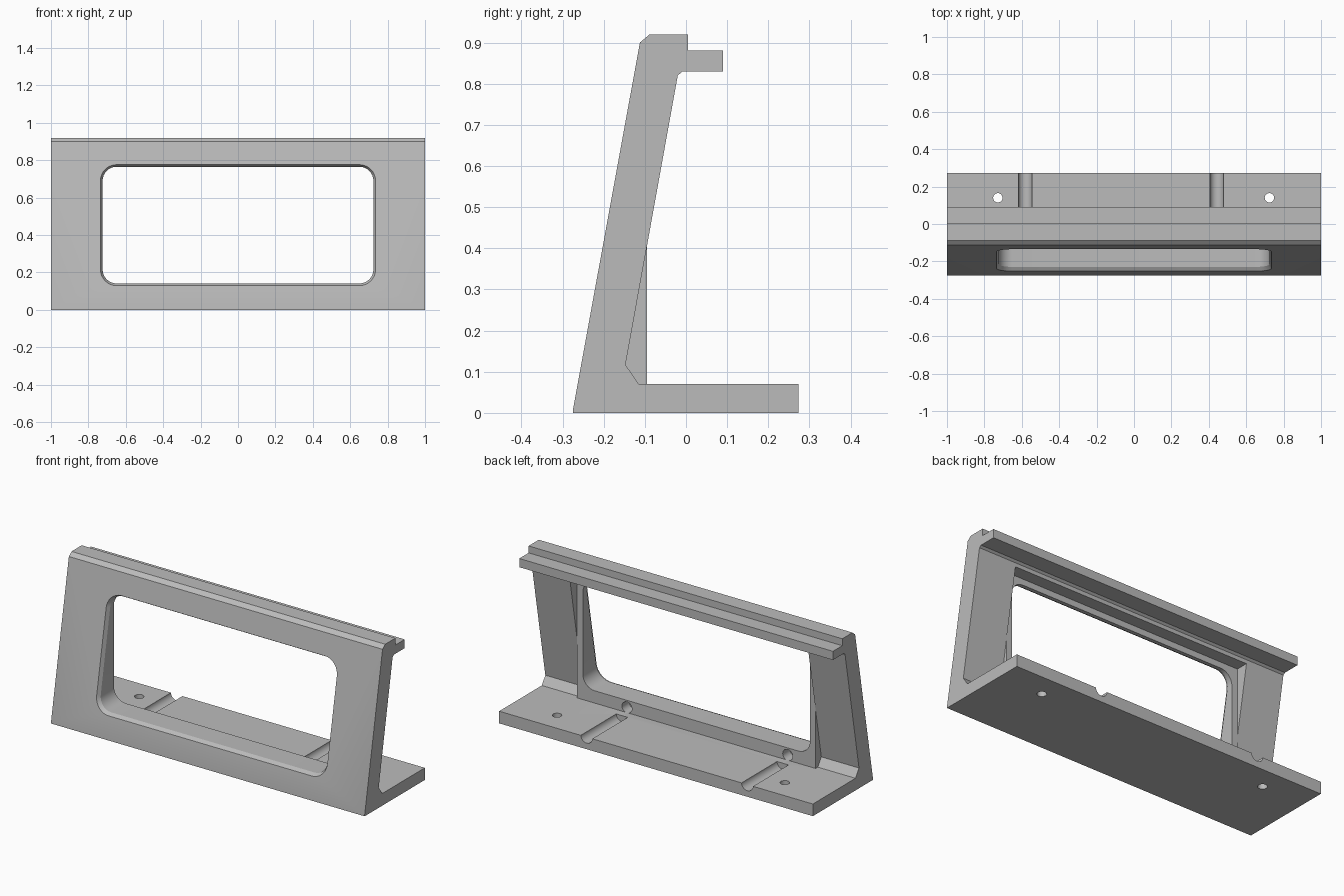
import bpy, bmesh, math
from mathutils import Vector

default = bpy.data.objects.get("Cube")
if default:
    bpy.data.objects.remove(default, do_unlink=True)

grey = bpy.data.materials.new("plain grey")
grey.use_nodes = True
colour = (0.5, 0.5, 0.5, 1)
grey.diffuse_color = colour
grey.node_tree.nodes["Principled BSDF"].inputs["Base Color"].default_value = colour


def loft(name, rings):
    """Closed solid through rings with equal point counts."""
    bm = bmesh.new()
    loops = [[bm.verts.new(p) for p in ring] for ring in rings]
    n = len(loops[0])
    for a, b in zip(loops, loops[1:]):
        for i in range(n):
            j = (i + 1) % n
            bm.faces.new((a[i], a[j], b[j], b[i]))
    bm.faces.new(loops[0])
    bm.faces.new(loops[-1])
    bmesh.ops.recalc_face_normals(bm, faces=bm.faces)
    mesh = bpy.data.meshes.new(name)
    bm.to_mesh(mesh)
    bm.free()
    mesh.materials.append(grey)
    obj = bpy.data.objects.new(name, mesh)
    bpy.context.collection.objects.link(obj)
    return obj


def extrude(name, profile, half):
    """Extrude a y-z profile symmetrically along x."""
    return loft(name, [[(x, y, z) for y, z in profile] for x in (-half, half)])


def rod(name, start, end, radius, sides=32):
    """Cylinder between two points."""
    a, b = Vector(start), Vector(end)
    q = (b - a).to_track_quat('Z', 'Y')
    circle = [q @ Vector((radius * math.cos(t), radius * math.sin(t), 0))
              for t in (math.tau * i / sides for i in range(sides))]
    return loft(name, [[p + c for c in circle] for p in (a, b)])


def combine(target, tool, operation):
    mod = target.modifiers.new(tool.name, 'BOOLEAN')
    mod.object, mod.operation, mod.solver = tool, operation, 'EXACT'
    bpy.context.view_layer.objects.active = target
    bpy.ops.object.modifier_apply(modifier=mod.name)
    bpy.data.objects.remove(tool, do_unlink=True)


# Leaning wall, foot plate and stepped top rail
frame = extrude("leaning_frame", [
    (-0.275, 0), (0.273, 0), (0.273, 0.07), (-0.115, 0.07), (-0.147, 0.117),
    (-0.02, 0.82), (-0.008, 0.83), (0.09, 0.83), (0.09, 0.88), (0.005, 0.88),
    (0.005, 0.92), (-0.088, 0.92), (-0.112, 0.9), (-0.275, 0.006)], 1)

# Upright panel behind the opening: filled below, recessed above
PANEL_Y, PANEL_HALF = -0.095, 0.76
fill = extrude("panel_fill", [
    (PANEL_Y, 0.04), (-0.18, 0.04), (-0.18, 0.15), (-0.12, 0.42), (PANEL_Y, 0.42)], PANEL_HALF)
combine(frame, fill, 'UNION')
recess = extrude("panel_recess", [
    (PANEL_Y, 0.38), (0.05, 0.38), (0.05, 0.8), (PANEL_Y, 0.8)], PANEL_HALF)
combine(frame, recess, 'DIFFERENCE')


# Rounded window with a small chamfer on the leaning front
def window_ring(grow, depth):
    half_w, half_h, r, mid = 0.724 + grow, 0.312 + grow, 0.075 + grow, 0.453
    ring = []
    for k, (sx, sz) in enumerate([(1, 1), (-1, 1), (-1, -1), (1, -1)]):
        for i in range(9):
            t = (k + i / 8) * math.pi / 2
            x = sx * (half_w - r) + r * math.cos(t)
            z = mid + sz * (half_h - r) + r * math.sin(t)
            ring.append((x, -0.275 + 0.182 * z + depth, z))
    return ring


combine(frame, loft("window", [window_ring(0.022, -0.02), window_ring(0, 0.02),
                               window_ring(0, 0.4)]), 'DIFFERENCE')

# Cable grooves in the foot, with blind sockets in the panel
for x in (-0.582, 0.443):
    combine(frame, rod("groove", (x, -0.05, 0.072), (x, 0.3, 0.072), 0.037), 'DIFFERENCE')
    combine(frame, rod("socket", (x, -0.16, 0.1), (x, -0.07, 0.1), 0.032), 'DIFFERENCE')

# Mounting holes
for x in (-0.728, 0.724):
    combine(frame, rod("mount_hole", (x, 0.14, -0.05), (x, 0.14, 0.12), 0.025), 'DIFFERENCE')

# Smooth the curved cuts, keep edges sharp
bpy.ops.object.select_all(action='DESELECT')
frame.select_set(True)
bpy.context.view_layer.objects.active = frame
bpy.ops.object.shade_smooth_by_angle(angle=math.radians(25))
